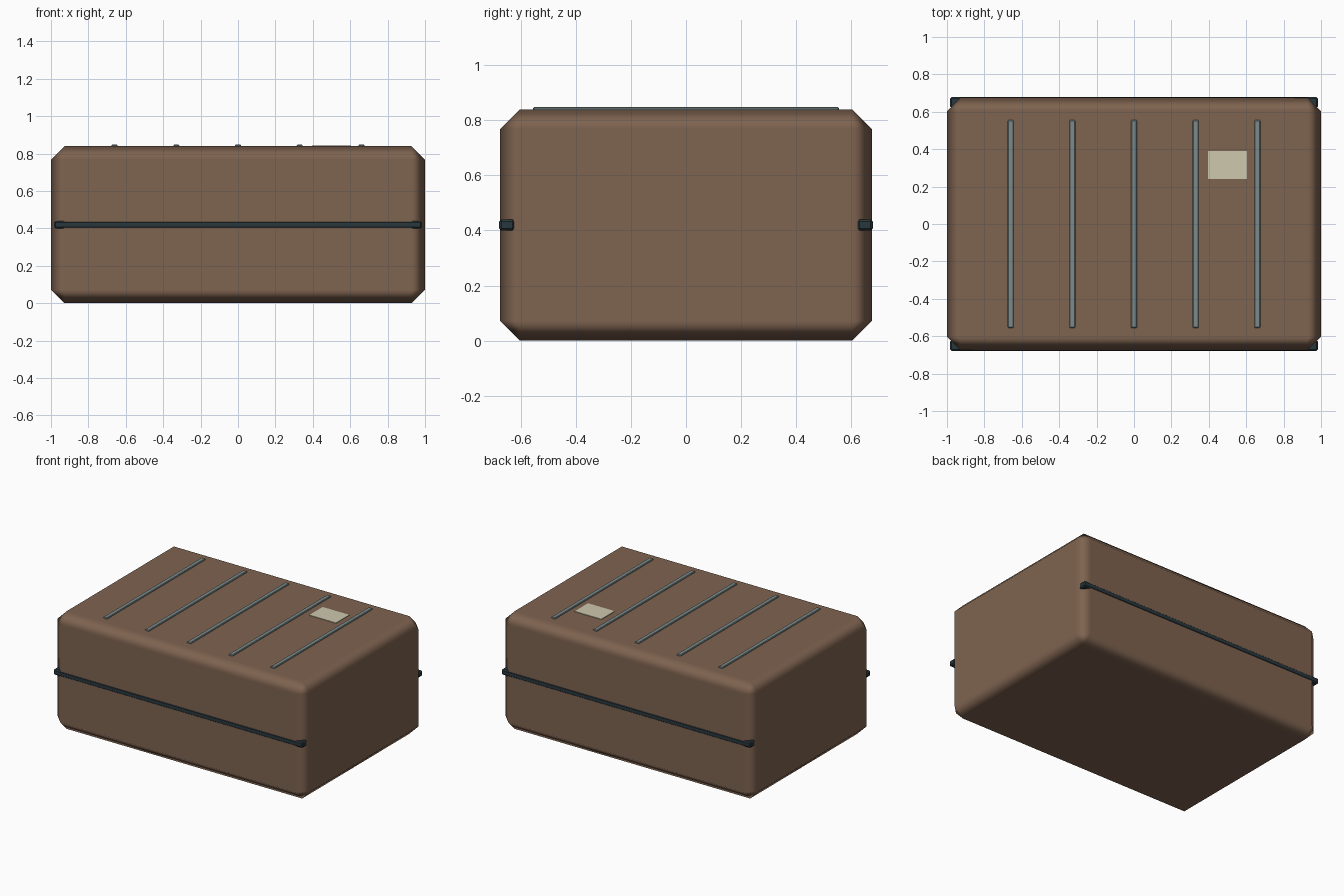
import bpy

if "Cube" in bpy.data.objects:
    bpy.data.objects.remove(bpy.data.objects["Cube"])


def material(name, rgb):
    m = bpy.data.materials.new(name)
    m.diffuse_color = (*rgb, 1)
    m.use_nodes = True
    m.node_tree.nodes["Principled BSDF"].inputs["Base Color"].default_value = m.diffuse_color
    return m


def box(name, lo, hi, mat, bevel=0.0):
    """Axis-aligned box between two corners with a one-step chamfer."""
    bpy.ops.mesh.primitive_cube_add(
        size=1, location=[(a + b) / 2 for a, b in zip(lo, hi)])
    ob = bpy.context.object
    ob.name = name
    ob.scale = [b - a for a, b in zip(lo, hi)]
    bpy.ops.object.transform_apply(location=False, rotation=False, scale=True)
    ob.data.materials.append(mat)
    if bevel:
        mod = ob.modifiers.new("Chamfer", 'BEVEL')
        mod.width = bevel
        mod.segments = 1
        mod.limit_method = 'NONE'
    return ob


brown = material("brown_shell", (0.21, 0.125, 0.08))
dark = material("dark_trim", (0.022, 0.038, 0.046))
steel = material("grey_rib", (0.20, 0.26, 0.26))
cream = material("cream_label", (0.62, 0.58, 0.42))

# Main shell: chamfered, with smooth shading blended only over the chamfers
shell = box("case_shell", (-1, -0.675, 0), (1, 0.675, 0.84), brown, 0.072)
for p in shell.data.polygons:
    p.use_smooth = True
weighted = shell.modifiers.new("FlatFaces", 'WEIGHTED_NORMAL')
weighted.weight = 100

# Seam bars along the front and back
for side, name in ((-1, "front_seam_bar"), (1, "back_seam_bar")):
    ys = sorted((side * 0.622, side * 0.678))
    box(name, (-0.983, ys[0], 0.40), (0.983, ys[1], 0.44), dark, 0.008)

# Raised ribs across the lid
for i in range(5):
    x = (i - 2) * 0.33
    box(f"lid_rib_{i + 1}", (x - 0.016, -0.555, 0.825),
        (x + 0.016, 0.555, 0.848), steel, 0.004)

# Paper label on the lid
box("lid_label", (0.395, 0.24, 0.83), (0.605, 0.39, 0.844), cream)
